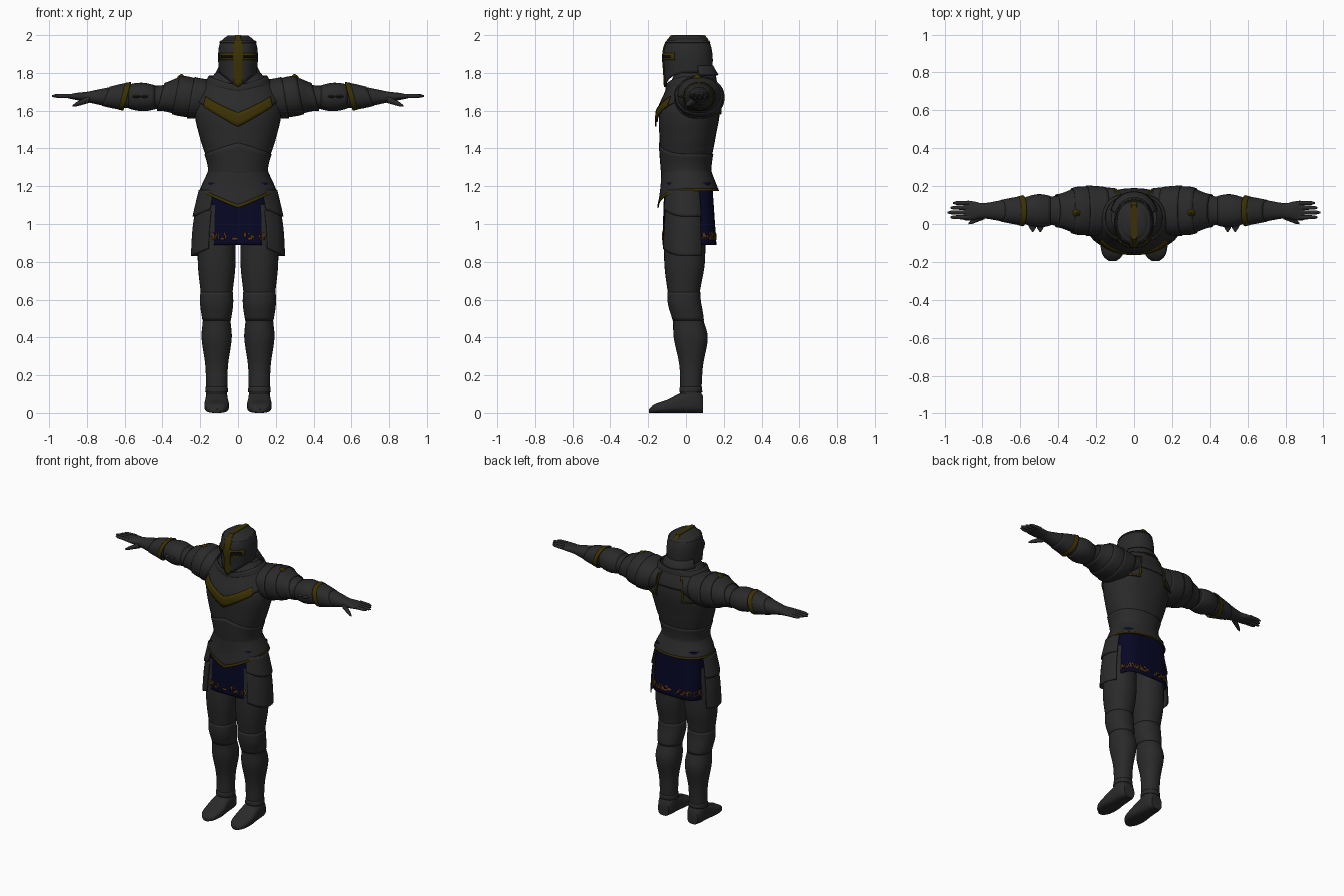
import bpy, bmesh, random
from math import sin, cos, pi, radians, copysign

random.seed(4)
if "Cube" in bpy.data.objects:
    bpy.data.objects.remove(bpy.data.objects["Cube"], do_unlink=True)


def material(name, *rgb):
    mat = bpy.data.materials.new(name)
    mat.use_nodes = True
    mat.diffuse_color = (*rgb, 1)
    mat.node_tree.nodes["Principled BSDF"].inputs["Base Color"].default_value = (*rgb, 1)
    return mat


STEEL = material("dark steel", .023, .023, .023)
GOLD = material("old gold", .045, .031, .001)
NAVY = material("navy cloth", .002, .002, .018)
ORANGE = material("orange thread", .11, .04, .008)
BLACK = material("slit black", .003, .003, .003)


class Form:
    """A smooth rounded volume along an axis; keys are (position, half width, low side, high side)."""

    def __init__(self, axis, middle, *keys, lean=(0, 0), power=2.2):
        self.axis, self.middle, self.lean, self.power = axis, middle, lean, power
        self.keys = sorted(keys)

    def slope(self, index):
        before = self.keys[max(index - 1, 0)]
        after = self.keys[min(index + 1, len(self.keys) - 1)]
        return [(q - p) / (after[0] - before[0]) for p, q in zip(before, after)]

    def section(self, position):
        keys = self.keys
        position = min(max(position, keys[0][0]), keys[-1][0])
        index = max(k for k in range(len(keys) - 1) if keys[k][0] <= position)
        span = keys[index + 1][0] - keys[index][0]
        s = (position - keys[index][0]) / span
        ease = s * s * (3 - 2 * s)
        joined = zip(keys[index], keys[index + 1], self.slope(index), self.slope(index + 1))
        return [p + (q - p) * ease + span * (m * s * (1 - s) ** 2 - n * s * s * (1 - s))
                for p, q, m, n in joined][1:]

    def point(self, position, angle, grow):
        width, low, high = self.section(position)
        along = position - self.keys[0][0]
        c, s = (copysign(abs(f) ** (2 / self.power), f) for f in (cos(angle), sin(angle)))
        u = self.middle[0] + self.lean[0] * along + (width + grow) * c
        v = self.middle[1] + self.lean[1] * along + (low + high) / 2 + ((high - low) / 2 + grow) * s
        return [(position, u, v), (u, position, v), (u, v, position)][self.axis]


def plate(name, mat, form, start, end, grow=0, flare=0, bulge=0, dip=(0, 0), slant=0, arc=None,
          sides=32, solid=False, mirror=False, keep=1):
    """Lay a shell (or a closed solid) over a stretch of a form; dip lowers its front middle."""
    bm = bmesh.new()
    first, last = arc or (0, 360)
    steps = max(3, round(abs(end - start) * 60))
    rings = []
    for k in range(steps + 1):
        s = k / steps
        ring = []
        for i in range(sides + bool(arc)):
            angle = radians(first + (last - first) * i / sides)
            shift = slant * sin(angle)
            if sin(angle) < 0:
                shift -= (dip[0] + (dip[1] - dip[0]) * s) * (1 - abs(cos(angle)))
            ring.append(bm.verts.new(form.point(start + (end - start) * s + shift, angle,
                                                grow + flare * s + bulge * sin(pi * s))))
        rings.append(ring)
    if (start > end) != (form.axis == 1):
        rings.reverse()
    for low, high in zip(rings, rings[1:]):
        for i in range(sides):
            j = (i + 1) % len(low)
            if random.random() < keep:
                bm.faces.new((low[i], low[j], high[j], high[i]))
    if solid:
        bm.faces.new(rings[0][::-1])
        bm.faces.new(rings[-1])
    mesh = bpy.data.meshes.new(name)
    bm.to_mesh(mesh)
    bm.free()
    mesh.materials.append(mat)
    mesh.shade_smooth()
    mesh.set_sharp_from_angle(angle=radians(40))
    obj = bpy.data.objects.new(name, mesh)
    bpy.context.collection.objects.link(obj)
    if not solid:
        thickness = obj.modifiers.new("thickness", "SOLIDIFY")
        thickness.thickness, thickness.offset = .006, -1
    if mirror or form.axis == 0 or form.middle[0]:
        obj.modifiers.new("mirror", "MIRROR").use_mirror_merge = False


def taper(name, mat, axis, middle, *sizes, lean=(0, 0), flat=1):
    """A closed round piece from (position, radius) pairs."""
    form = Form(axis, middle, *[(t, r, -r * flat, r * flat) for t, r in sizes], lean=lean)
    plate(name, mat, form, form.keys[0][0], form.keys[-1][0], sides=14, solid=True)


# Underlying volumes
TORSO = Form(2, (0, 0), (1.1, .175, -.12, .15), (1.2, .17, -.12, .14), (1.3, .155, -.13, .13),
             (1.45, .2, -.14, .155), (1.6, .23, -.14, .18), (1.7, .2, -.1, .17), (1.8, .12, -.06, .13))
SKIRT = Form(2, (0, 0), (.88, .18, -.126, .162), (1.2, .17, -.115, .14), power=4)
HIPS = Form(2, (0, 0), (.8, .24, -.14, .14), (1, .235, -.138, .14), (1.2, .205, -.13, .13))
HELM = Form(2, (0, 0), (1.7, .09, -.11, .14), (1.8, .1, -.115, .14), (1.9, .105, -.12, .14),
            (1.97, .09, -.1, .12), (2, .05, -.06, .08))
LEG = Form(2, (.113, 0), (.08, .055, -.03, .08), (.25, .06, -.035, .09), (.4, .08, -.065, .115),
           (.5, .073, -.07, .09), (.6, .08, -.09, .07), (.8, .1, -.115, .1), (1.1, .09, -.11, .1))
FOOT = Form(1, (.113, 0), (.09, .04, 0, .09), (.06, .055, 0, .13), (-.02, .06, 0, .11),
            (-.1, .065, 0, .07), (-.17, .05, 0, .045), (-.195, .02, 0, .02), power=3)
ARM = Form(0, (.07, 1.675), (.1, .12, -.07, .08), (.2, .125, -.11, .09), (.3, .12, -.1, .1),
           (.4, .08, -.07, .06), (.5, .075, -.065, .06), (.6, .065, -.06, .06),
           (.7, .055, -.05, .045), (.8, .04, -.03, .025), (.85, .05, -.02, .02), (.9, .05, -.01, .01))

# Torso and waist
plate("breastplate", STEEL, TORSO, 1.2, 1.8, solid=True)
plate("belly_plate", STEEL, TORSO, 1.25, 1.37, grow=.005, dip=(0, -.06))
plate("waist_flare", STEEL, TORSO, 1.29, 1.18, grow=.002, flare=.028, dip=(0, .09))
plate("waist_flare_trim", GOLD, TORSO, 1.188, 1.176, grow=.03, flare=.002, dip=(.085, .09))

# Cloth skirt with a broken embroidered hem
plate("skirt", NAVY, SKIRT, 1.22, .89)
plate("skirt_embroidery", ORANGE, SKIRT, .915, .955, grow=.003, sides=220, keep=.4)

# Overlapping plates hanging at the hips
for name, top, bottom in (("upper", 1.18, 1.04), ("lower", 1.07, .83)):
    plate(name + "_hip_plates", STEEL, HIPS, top, bottom, flare=.01, dip=(0, -.1),
          arc=(-53, 31), mirror=True)

# Legs and boots
plate("leg_armour", STEEL, LEG, .08, 1.1, solid=True)
plate("knee_guards", STEEL, LEG, .64, .49, grow=.002, bulge=.008)
plate("ankle_rims", STEEL, LEG, .14, .11, grow=.002, flare=.003)
plate("boots", STEEL, FOOT, .09, -.195, solid=True)

# Neck, chest collar and gold chevron
taper("neck", ORANGE, 2, (0, .04), (1.7, .085), (1.88, .075))
plate("chest_collar", STEEL, TORSO, 1.66, 1.77, grow=.012, dip=(.12, .03))
plate("chest_chevron", GOLD, TORSO, 1.665, 1.71, grow=.02, dip=(.15, .12), arc=(-136, -44))
plate("standing_collar", STEEL, TORSO, 1.74, 1.785, grow=.01, flare=.012, dip=(.04, .05))

# Great helm
plate("helmet", STEEL, HELM, 1.8, 1.985, dip=(.075, 0))
plate("helmet_crown", STEEL, HELM, 1.984, 1.997, solid=True)
plate("helmet_band", STEEL, HELM, 1.96, 1.972, grow=.004)
plate("helmet_neck_flare", STEEL, HELM, 1.84, 1.79, grow=.002, flare=.03, arc=(20, 160))
plate("helmet_neck_lining", ORANGE, HELM, 1.835, 1.788, grow=-.005, flare=.03, arc=(20, 160))
plate("helmet_front_bar", GOLD, HELM, 1.8, 1.985, grow=.006, dip=(.075, 0), arc=(-101, -79))
plate("helmet_cross_bar", GOLD, HELM, 1.868, 1.906, grow=.005, arc=(-150, -30))
for name, arc in (("left", (-76, -40)), ("right", (-140, -104))):
    plate(name + "_eye_slit", BLACK, HELM, 1.88, 1.896, grow=.008, arc=arc)
crest = Form(2, (0, 0), (1.975, .02, -.1, .12), (2, .016, -.08, .1), power=6)
plate("helmet_top_bar", GOLD, crest, 1.975, 2, solid=True)

# Layered shoulders and shoulder blades
for i, name in enumerate(("inner", "middle", "outer")):
    start = .15 + .08 * i
    plate(name + "_shoulder_plates", STEEL, ARM, start, start + .1, grow=.002, flare=.007, slant=-.02)
taper("shoulder_studs", GOLD, 2, (.3, .06), (1.75, .03), (1.78, .02), (1.793, .005))
plate("shoulder_blade_plates", STEEL, TORSO, 1.75, 1.58, grow=.015, arc=(25, 68), mirror=True)
plate("shoulder_blade_side_trim", GOLD, TORSO, 1.75, 1.58, grow=.019, arc=(66, 69), sides=2, mirror=True)
plate("shoulder_blade_low_trim", GOLD, TORSO, 1.59, 1.58, grow=.019, arc=(25, 69), mirror=True)

# Arms
plate("arm_armour", STEEL, ARM, .1, .9, solid=True)
plate("elbow_guards", STEEL, ARM, .44, .58, grow=.002, bulge=.011)
for name, x in (("inner", .495), ("outer", .535)):
    taper(name + "_elbow_wings", STEEL, 1, (x, 1.675), (.03, .035), (-.015, .02), (-.042, .003), flat=.4)
plate("gauntlet_cuffs", STEEL, ARM, .7, .59, grow=.003, flare=.01, slant=-.02)
plate("gauntlet_cuff_trim", GOLD, ARM, .615, .587, grow=.012, flare=.004, slant=-.02)

# Hands
for i, name in enumerate(("index", "middle", "ring", "little")):
    tip = .985 - .015 * abs(i - 1)
    taper(name + "_fingers", STEEL, 0, (.036 + .025 * i, 1.678), (.87, .012), (tip - .01, .009), (tip, .004))
taper("thumbs", STEEL, 0, (.045, 1.66), (.79, .02), (.83, .015), (.865, .01), (.875, .004), lean=(-.5, -.4))
